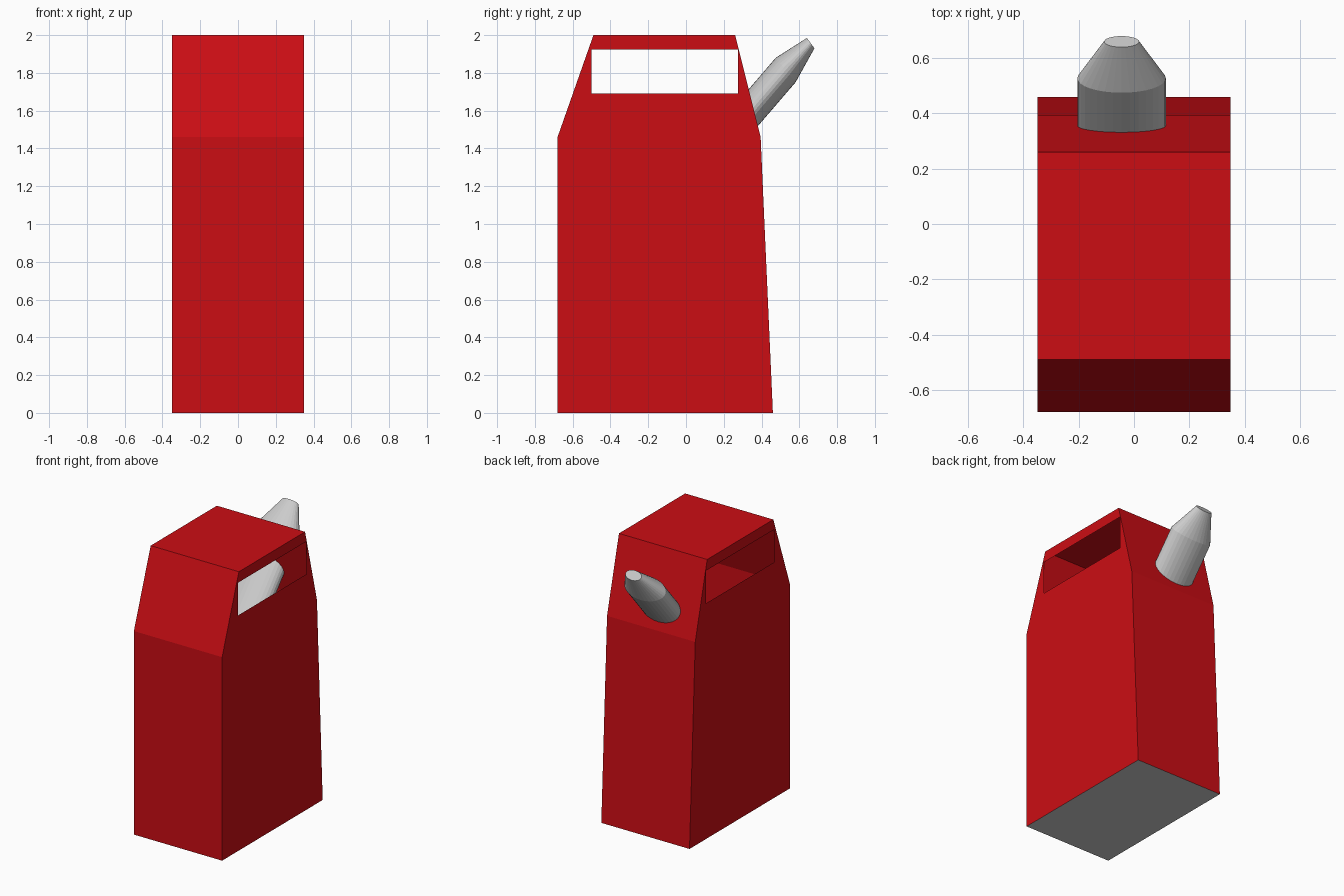
import bpy, bmesh
from math import cos, sin, tau
from mathutils import Vector

if "Cube" in bpy.data.objects:
    bpy.data.objects.remove(bpy.data.objects["Cube"])

HALF_WIDTH = 0.35
# side profile (y, z), anticlockwise from the front bottom edge
PROFILE = [(-0.68, 0), (0.46, 0), (0.395, 1.46), (0.26, 2), (-0.49, 2), (-0.68, 1.46)]
# handle opening (y, z), anticlockwise from the lower front corner
HOLE = [(-0.5, 1.69), (0.275, 1.69), (0.275, 1.925), (-0.5, 1.925)]


def make_object(name, bm, color=None, fix_normals=True):
    if fix_normals:
        bmesh.ops.recalc_face_normals(bm, faces=bm.faces)
    mesh = bpy.data.meshes.new(name)
    bm.to_mesh(mesh)
    bm.free()
    obj = bpy.data.objects.new(name, mesh)
    bpy.context.collection.objects.link(obj)
    if color:
        mat = bpy.data.materials.new(name + "_paint")
        mat.diffuse_color = color
        mat.use_nodes = True
        mat.node_tree.nodes["Principled BSDF"].inputs["Base Color"].default_value = mat.diffuse_color
        mesh.materials.append(mat)
    return obj


# Hollow can body: two side panels with open handle windows, joined by a skin
bm = bmesh.new()
sides = []
for x in (-HALF_WIDTH, HALF_WIDTH):
    p = [bm.verts.new((x, y, z)) for y, z in PROFILE]
    h = [bm.verts.new((x, y, z)) for y, z in HOLE]
    panels = [
        (p[0], p[1], p[2], h[1], h[0], p[5]),
        (p[2], p[3], h[2], h[1]),
        (p[3], p[4], h[3], h[2]),
        (p[4], p[5], h[0], h[3]),
    ]
    for panel in panels:
        bm.faces.new(panel if x > 0 else panel[::-1])
    sides.append(p)
left, right = sides
for i in range(1, 6):
    j = (i + 1) % 6
    bm.faces.new((right[i], left[i], left[j], right[j])[::-1])
make_object("can_body", bm, (0.6, 0.004, 0.007, 1), fix_normals=False)

# Grey underside closing the can
bm = bmesh.new()
y0, y1 = PROFILE[0][0], PROFILE[1][0]
w = HALF_WIDTH
bm.faces.new([bm.verts.new((x, y, 0)) for x, y in ((-w, y0), (-w, y1), (w, y1), (w, y0))])
make_object("can_underside", bm, fix_normals=False)

# Slanted oval spout reaching into the can; rings: upper point, lower point, half width
SEGMENTS = 32
axis = Vector((0.473, 0.55))
shoulder = (Vector((0.475, 1.88)), Vector((0.58, 1.75)), 0.16)
inner_end = (shoulder[0] - axis, shoulder[1] - axis, 0.16)
tip = (Vector((0.64, 1.985)), Vector((0.68, 1.93)), 0.063)

bm = bmesh.new()
rings = []
for upper, lower, half in (inner_end, shoulder, tip):
    mid, arm = (upper + lower) / 2, (upper - lower) / 2
    ring = []
    for i in range(SEGMENTS):
        a = tau * i / SEGMENTS
        yz = mid + arm * sin(a)
        ring.append(bm.verts.new((-0.045 + half * cos(a), yz.x, yz.y)))
    rings.append(ring)
for lo, hi in zip(rings, rings[1:]):
    for i in range(SEGMENTS):
        j = (i + 1) % SEGMENTS
        bm.faces.new((lo[i], lo[j], hi[j], hi[i]))
bm.faces.new(rings[0])
bm.faces.new(rings[-1])
make_object("spout", bm)
